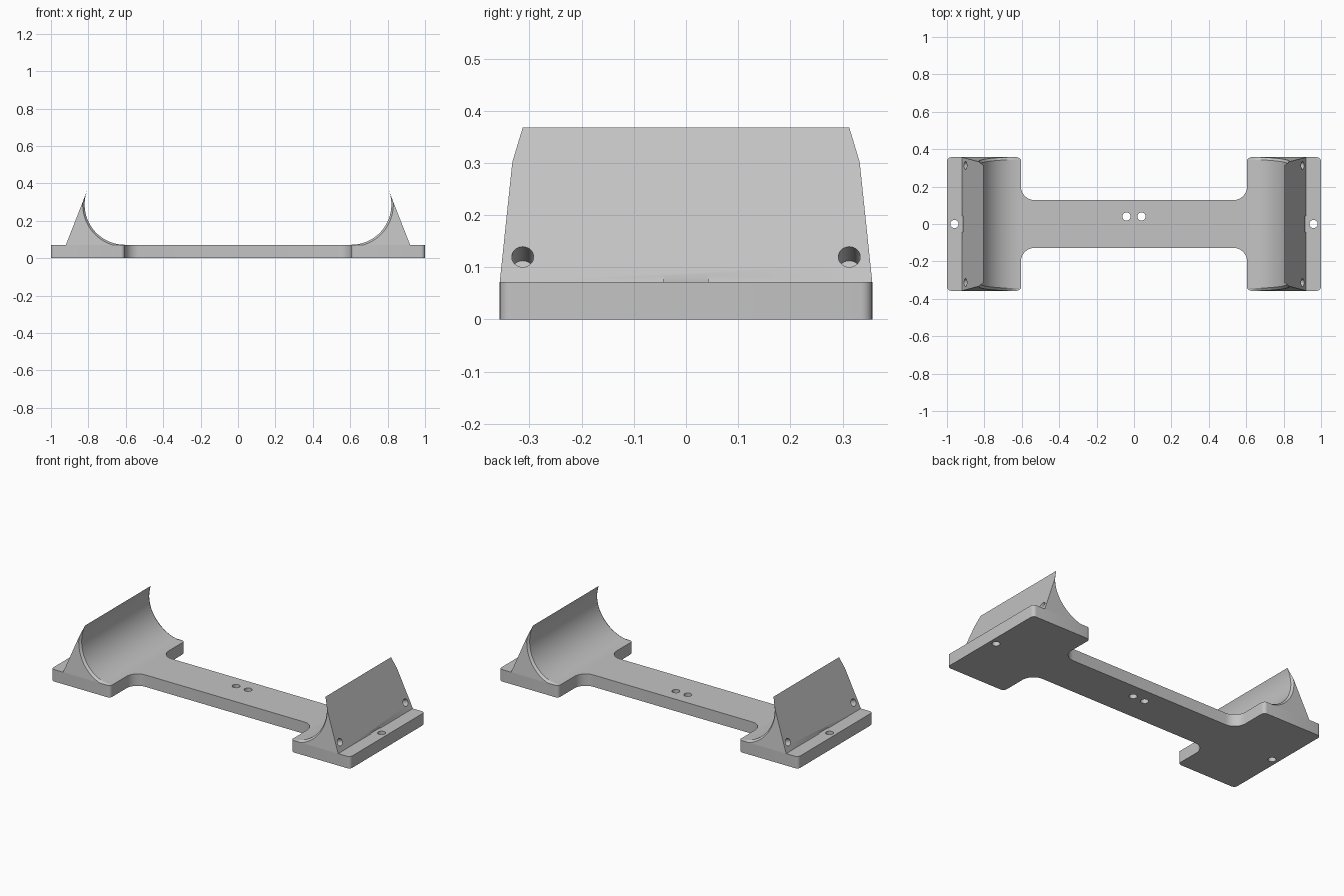
import bpy
import bmesh
from math import sin, cos, sqrt, pi, radians, atan2
from mathutils import Matrix, Vector

if "Cube" in bpy.data.objects:
    bpy.data.objects.remove(bpy.data.objects["Cube"])

DECK = 0.072                    # plate thickness
CX, CZ = 0.605, 0.287           # axis of the cradle curve
R, FLARE = 0.215, 0.2255        # cradle radius, radius at the chamfered rim
TOP = 0.368
FOOT = 0.92                     # outer foot of the cradle
HALF_Y = 0.357
TIP_X = CX + sqrt(R ** 2 - (TOP - CZ) ** 2)
SLOPE = (FOOT - TIP_X) / (TOP - DECK)

grey = bpy.data.materials.new("light_grey")
grey.use_nodes = True
grey.diffuse_color = (0.55, 0.55, 0.55, 1)
grey.node_tree.nodes["Principled BSDF"].inputs["Base Color"].default_value = grey.diffuse_color


def make_object(name, bm):
    bmesh.ops.recalc_face_normals(bm, faces=bm.faces)
    mesh = bpy.data.meshes.new(name)
    bm.to_mesh(mesh)
    bm.free()
    obj = bpy.data.objects.new(name, mesh)
    bpy.context.collection.objects.link(obj)
    mesh.materials.append(grey)
    return obj


def activate(obj):
    bpy.ops.object.select_all(action='DESELECT')
    obj.select_set(True)
    bpy.context.view_layer.objects.active = obj


def cut(obj, bm):
    """Subtract the cutter mesh and drop the cutter."""
    cutter = make_object("cutter", bm)
    cutter.hide_render = True
    mod = obj.modifiers.new("cut", 'BOOLEAN')
    mod.operation = 'DIFFERENCE'
    mod.solver = 'EXACT'
    mod.object = cutter
    activate(obj)
    bpy.ops.object.modifier_apply(modifier=mod.name)
    bpy.data.objects.remove(cutter)


def cylinder(bm, centre, direction, radius, length):
    turn = Vector(direction).to_track_quat('Z', 'Y').to_matrix().to_4x4()
    bmesh.ops.create_cone(bm, cap_ends=True, segments=32, radius1=radius, radius2=radius,
                          depth=length, matrix=Matrix.Translation(centre) @ turn)


def arc(cx, cy, r, start, end, n=10):
    steps = [radians(start + (end - start) * i / n) for i in range(n + 1)]
    return [(cx + r * cos(a), cy + r * sin(a)) for a in steps]


# Base plate: one quarter of the outline, mirrored around both axes
web, fillet, corner = 0.127, 0.075, 0.022
quarter = arc(CX - fillet, web + fillet, fillet, -90, 0)
quarter += arc(CX + corner, HALF_Y - corner, corner, 180, 90, 6)
quarter += arc(1 - corner, HALF_Y - corner, corner, 90, 0, 6)
outline = []
for sx, sy in ((1, 1), (1, -1), (-1, -1), (-1, 1)):
    part = [(sx * x, sy * y) for x, y in quarter]
    outline += part if sx == sy else part[::-1]
bm = bmesh.new()
face = bm.faces.new([bm.verts.new((x, y, 0)) for x, y in outline])
raised = bmesh.ops.extrude_face_region(bm, geom=[face])["geom"]
bmesh.ops.translate(bm, vec=(0, 0, DECK),
                    verts=[v for v in raised if isinstance(v, bmesh.types.BMVert)])
plate = make_object("base_plate", bm)

# Screw holes through the plate
holes = bmesh.new()
for x, y in ((-0.04, 0.04), (0.04, 0.04), (-0.96, 0), (0.96, 0)):
    cylinder(holes, (x, y, DECK / 2), (0, 0, 1), 0.022, 0.3)
cut(plate, holes)


def cradle_section(radius, inset, side):
    """Wedge section with a concave arc; the ends lean inward with height."""
    # lower crossing of the arc with the sloping outer face
    gap = FOOT - SLOPE * (CZ - DECK) - CX
    a, b, c = 1 + SLOPE ** 2, -2 * gap * SLOPE, gap ** 2 - radius ** 2
    dz = (-b - sqrt(max(b * b - 4 * a * c, 0))) / (2 * a)
    if radius == R:
        dz = TOP - CZ
    start = atan2(dz, gap - SLOPE * dz)
    drop = CZ - DECK
    end = atan2(-drop, sqrt(max(radius ** 2 - drop ** 2, 0)))
    n = 40
    points = [(FOOT, DECK)]
    for i in range(n + 1):
        t = start + (end - start) * i / n
        points.append((CX + radius * cos(t), CZ + radius * sin(t)))
    return [(x, side * (HALF_Y - 0.105 * (z - DECK) - inset), z) for x, z in points]


# Cradle: four sections joined along y, flared at both rims
bm = bmesh.new()
rings = []
for radius, inset, side in ((FLARE, 0, -1), (R, 0.013, -1), (R, 0.013, 1), (FLARE, 0, 1)):
    rings.append([bm.verts.new(p) for p in cradle_section(radius, inset, side)])
for r1, r2 in zip(rings, rings[1:]):
    for i in range(len(r1)):
        j = (i + 1) % len(r1)
        bm.faces.new((r1[i], r1[j], r2[j], r2[i]))
bm.faces.new(rings[0])
bm.faces.new(rings[-1])
cradle = make_object("left_cradle", bm)

# Blind bolt holes square to the outer face, and a shallow screw relief
tools = bmesh.new()
normal = Vector((1, 0, SLOPE)).normalized()
for y in (-0.313, 0.313):
    mouth = Vector((FOOT - SLOPE * (0.12 - DECK), y, 0.12))
    depth, outside = 0.074, 0.03
    cylinder(tools, mouth + normal * (outside - depth) / 2, normal, 0.021, depth + outside)
box = Matrix.Translation((0.965, 0, 0.1)) @ Matrix.Diagonal((0.1, 0.086, 0.1, 1))
bmesh.ops.create_cube(tools, size=1, matrix=box)
cut(cradle, tools)

# Mirror the cradle to the other pad
other = cradle.copy()
other.data = cradle.data.copy()
other.name = "right_cradle"
other.data.transform(Matrix.Diagonal((-1, 1, 1, 1)))
other.data.flip_normals()
bpy.context.collection.objects.link(other)

for obj in (plate, cradle, other):
    activate(obj)
    bpy.ops.object.shade_smooth_by_angle(angle=radians(25))
